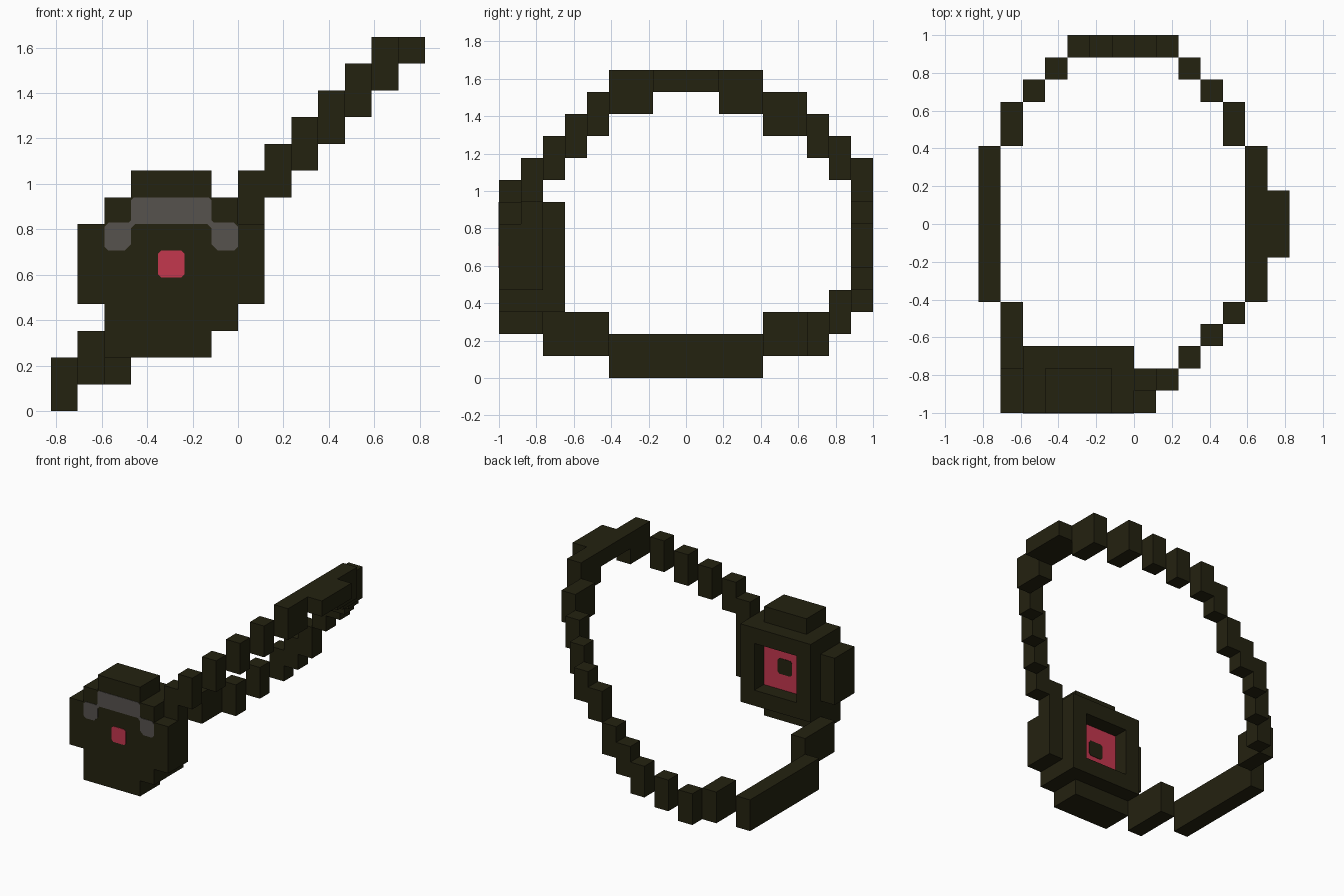
import bpy, bmesh
from mathutils import Vector

if "Cube" in bpy.data.objects:
    bpy.data.objects.remove(bpy.data.objects["Cube"], do_unlink=True)

U = 2 / 17  # one block


def material(name, rgb):
    m = bpy.data.materials.new(name)
    m.use_nodes = True
    m.diffuse_color = (*rgb, 1)
    m.node_tree.nodes["Principled BSDF"].inputs["Base Color"].default_value = (*rgb, 1)
    return m


DARK = material("dark_olive", (0.0176, 0.0160, 0.0052))
RED = material("crimson", (0.552, 0.038, 0.076))
GREY = material("warm_grey", (0.093, 0.084, 0.076))


def place(i, j, k):
    """Block coordinates to world position."""
    return Vector(((i - 7) * U, (j - 8.5) * U, k * U))


def finish(name, bm, mat):
    bmesh.ops.recalc_face_normals(bm, faces=bm.faces)
    mesh = bpy.data.meshes.new(name)
    bm.to_mesh(mesh)
    bm.free()
    mesh.materials.append(mat)
    ob = bpy.data.objects.new(name, mesh)
    bpy.context.collection.objects.link(ob)
    return ob


def blocks(name, boxes, mat=DARK):
    """Boxes given as (i0, i1, j0, j1, k0, k1) in block edges."""
    bm = bmesh.new()
    for i0, i1, j0, j1, k0, k1 in boxes:
        lo, hi = place(i0, j0, k0), place(i1, j1, k1)
        verts = bmesh.ops.create_cube(bm, size=1)["verts"]
        for v in verts:
            v.co = Vector([lo[a] if v.co[a] < 0 else hi[a] for a in range(3)])
    return finish(name, bm, mat)


def plate(name, outline, j, thick, mat):
    """Thin plate in the x-z plane from an outline in block units."""
    bm = bmesh.new()
    face = bm.faces.new([bm.verts.new(place(i, j, k)) for i, k in outline])
    out = bmesh.ops.extrude_face_region(bm, geom=[face])["geom"]
    for v in out:
        if isinstance(v, bmesh.types.BMVert):
            v.co.y += thick
    return finish(name, bm, mat)


def clipped_square(ci, ck, c=0.12):
    h = 0.5
    pts = [(-h + c, -h), (h - c, -h), (h, -h + c), (h, h - c),
           (h - c, h), (-h + c, h), (-h, h - c), (-h, -h + c)]
    return [(ci + x, ck + z) for x, z in pts]


# Band: stepped ring, one (column, j start, j end, lowest layer) per segment
front_run = [(7, 1, 2, 7), (8, 1, 2, 8), (9, 2, 3, 9), (10, 3, 4, 10), (11, 4, 5, 11)]
back_run = [(1, 12, 14, 1), (2, 14, 15, 1), (3, 15, 16, 2), (4, 16, 17, 3),
            (5, 16, 17, 4), (6, 16, 17, 5), (7, 16, 17, 7), (8, 16, 17, 8),
            (9, 15, 16, 9), (10, 14, 15, 10), (11, 12, 14, 11)]
low_run = [(0, 5, 12, 0), (1, 2, 5, 1)]
for name, run in (("band_front", front_run), ("band_back", back_run), ("band_low_side", low_run)):
    blocks(name, [(i, i + 1, a, b, k, k + 2) for i, a, b, k in run])
blocks("band_high_side", [(12, 13, 5, 7, 12, 14), (12, 13, 10, 12, 12, 14),
                          (12, 13, 7, 10, 13, 14), (13, 14, 7, 10, 13, 14)])

# Pod: core with stepped sides
blocks("pod_core", [(2, 7, 0, 2, 3, 8)])
blocks("pod_top", [(3, 6, 0, 2, 8, 9)])
blocks("pod_bottom", [(2, 6, 0, 2, 2, 3)])
blocks("pod_sides", [(i, i + 1, 0, 2, 4, 7) for i in (1, 7)])

# Raised frame around the inner recess
blocks("pod_inner_frame", [(2, 7, 2, 3, 3, 4), (2, 7, 2, 3, 7, 8),
                           (2, 3, 2, 3, 4, 7), (6, 7, 2, 3, 4, 7)])

# Lens in the recess with its dark centre
plate("inner_lens", [(3, 4), (6, 4), (6, 7), (3, 7)], 2, 0.004, RED)
plate("inner_lens_centre", clipped_square(4.5, 5.5), 2, 0.007, DARK)

# Front light and grey brow marking
plate("front_light", clipped_square(4.5, 5.5), 0, -0.003, RED)
half = [(1.4, 8), (1.5, 7.9), (1.5, 7.15), (1.6, 7.05), (2.35, 7.05), (2.5, 6.9),
        (2.5, 6.15), (2.35, 6), (1.75, 6), (1.5, 6.25), (1.5, 6.85), (1.35, 7)]
brow = [(4.5 + x, z) for x, z in half] + [(4.5 - x, z) for x, z in reversed(half)]
plate("front_brow_marking", brow, 0, -0.003, GREY)
